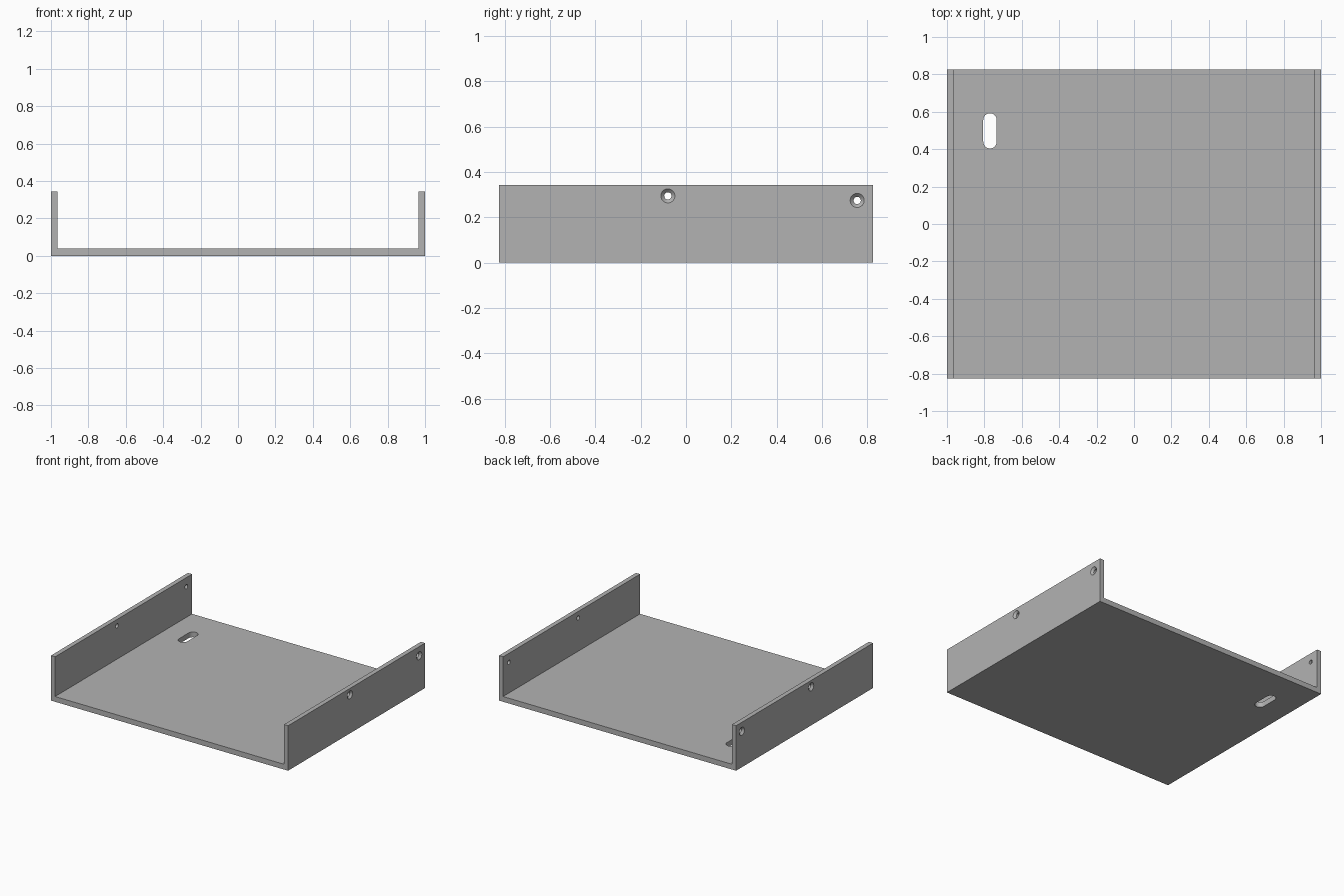
import bpy
import bmesh
import math
from mathutils import Matrix, Vector

cube = bpy.data.objects.get("Cube")
if cube:
    bpy.data.objects.remove(cube, do_unlink=True)

HALF_W, HALF_D, HEIGHT = 1.0, 0.825, 0.343
WALL, FLOOR = 0.035, 0.04

grey = bpy.data.materials.new("plain grey")
grey.use_nodes = True
colour = (0.45, 0.45, 0.45, 1)
grey.diffuse_color = colour
grey.node_tree.nodes["Principled BSDF"].inputs["Base Color"].default_value = colour


def make_object(name, bm):
    bmesh.ops.recalc_face_normals(bm, faces=bm.faces)
    mesh = bpy.data.meshes.new(name)
    bm.to_mesh(mesh)
    bm.free()
    mesh.materials.append(grey)
    obj = bpy.data.objects.new(name, mesh)
    bpy.context.collection.objects.link(obj)
    return obj


def extrude_outline(name, points, offset):
    bm = bmesh.new()
    face = bm.faces.new([bm.verts.new(p) for p in points])
    result = bmesh.ops.extrude_face_region(bm, geom=[face])
    verts = [v for v in result["geom"] if isinstance(v, bmesh.types.BMVert)]
    bmesh.ops.translate(bm, verts=verts, vec=offset)
    return make_object(name, bm)


def screw_cutter(side, y, z):
    """Revolved straight hole with a conical countersink on the outer face."""
    big, small, segs = 0.031, 0.016, 32
    # (distance inward from the outer face, radius)
    profile = [(-0.01, big), (0, big), (big - small, small), (0.06, small)]
    bm = bmesh.new()
    rings = []
    for depth, radius in profile:
        ring = []
        for i in range(segs):
            a = 2 * math.pi * i / segs
            ring.append(bm.verts.new((side * (HALF_W - depth),
                                      y + radius * math.cos(a),
                                      z + radius * math.sin(a))))
        rings.append(ring)
    for r0, r1 in zip(rings, rings[1:]):
        for i in range(segs):
            j = (i + 1) % segs
            bm.faces.new((r0[i], r0[j], r1[j], r1[i]))
    bm.faces.new(rings[0])
    bm.faces.new(rings[-1])
    return make_object("screw_hole_cutter", bm)


def slot_cutter(x, y, radius, half_straight):
    """Upright prism with rounded ends."""
    points = []
    for sign, start in ((1, 0), (-1, math.pi)):
        for i in range(17):
            a = start + math.pi * i / 16
            points.append((x + radius * math.cos(a),
                           y + sign * half_straight + radius * math.sin(a),
                           -FLOOR))
    return extrude_outline("slot_cutter", points, (0, 0, 3 * FLOOR))


# Channel: floor with two upright side walls
inner = HALF_W - WALL
outline = [(-HALF_W, 0), (HALF_W, 0), (HALF_W, HEIGHT), (inner, HEIGHT),
           (inner, FLOOR), (-inner, FLOOR), (-inner, HEIGHT), (-HALF_W, HEIGHT)]
tray = extrude_outline("channel_tray", [(x, -HALF_D, z) for x, z in outline],
                       (0, 2 * HALF_D, 0))

# Screw holes in both walls and a slot through the floor
cutters = [screw_cutter(side, y, z) for side in (-1, 1)
           for y, z in ((-0.08, 0.294), (0.755, 0.274))]
cutters.append(slot_cutter(-0.77, 0.498, 0.036, 0.058))

for cutter in cutters:
    cutter.hide_render = True
    mod = tray.modifiers.new("cut", 'BOOLEAN')
    mod.operation = 'DIFFERENCE'
    mod.solver = 'EXACT'
    mod.object = cutter

# Bake the cuts and discard the cutters
bpy.context.view_layer.update()
graph = bpy.context.evaluated_depsgraph_get()
baked = bpy.data.meshes.new_from_object(tray.evaluated_get(graph))
tray.modifiers.clear()
tray.data = baked
for cutter in cutters:
    bpy.data.objects.remove(cutter, do_unlink=True)

# Smooth the round holes, keep the edges sharp
bpy.ops.object.select_all(action='DESELECT')
tray.select_set(True)
bpy.context.view_layer.objects.active = tray
bpy.ops.object.shade_smooth_by_angle(angle=math.radians(30))
